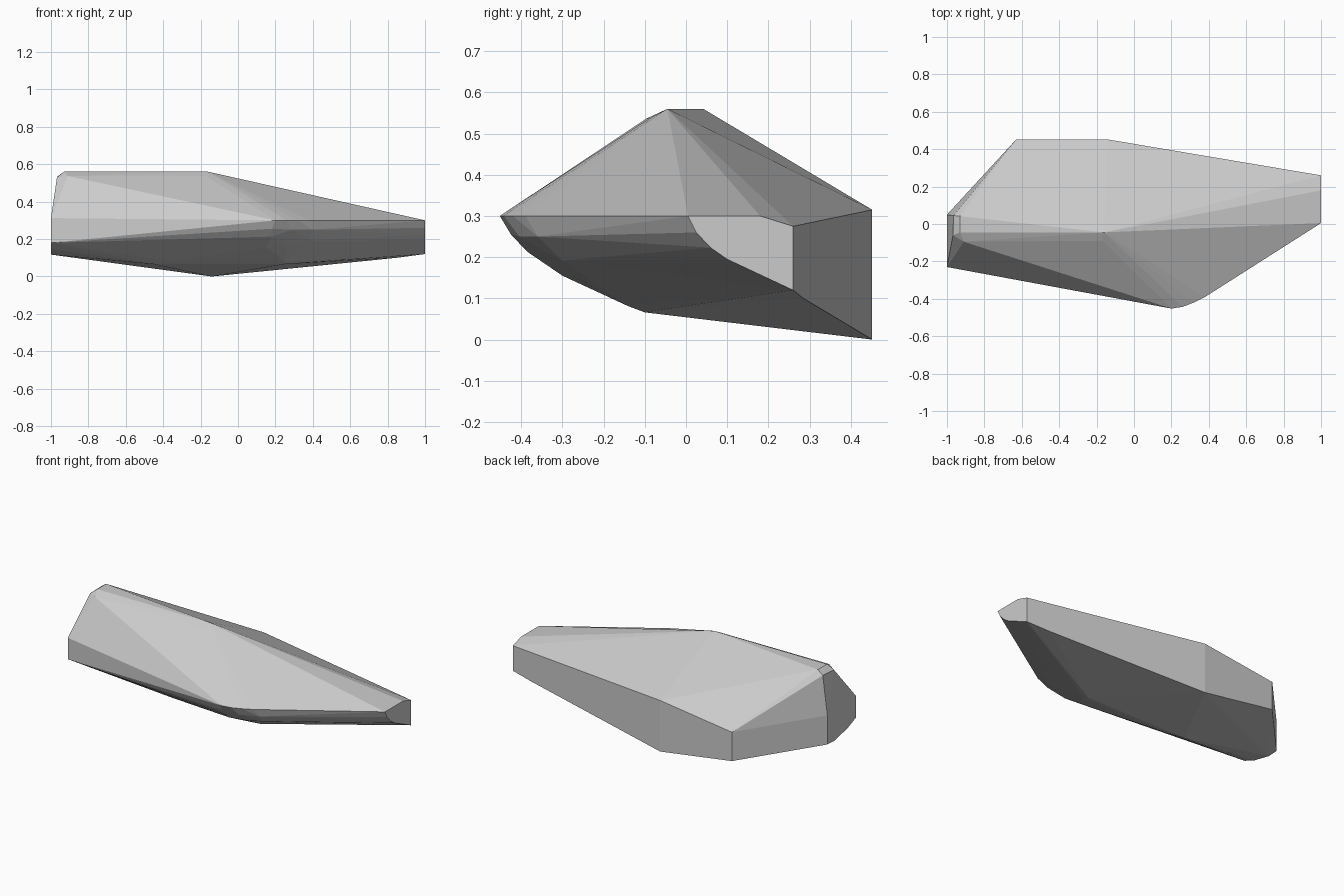
import bpy, bmesh

# Faceted rock: convex hull of a few outline groups
ridge = [(-.93, -.045, .56), (-.16, -.045, .56), (-.93, .042, .56),
         (-.91, -.095, .537), (-.17, -.09, .536),
         (-.965, .045, .535), (-.968, -.06, .53)]
back_wall = [(-.14, .452, .315), (-.14, .452, 0), (-.63, .452, .25), (-.63, .452, .072),
             (.85, .285, .1)]
left_end = [(-1, .05, .30), (-1, .05, .12), (-1, -.02, .117), (-1, -.15, .146),
            (-1, -.23, .18), (-1, -.23, .312)]
right_end = [(1, .005, .3), (1, .18, .3), (1, .26, .275), (1, .26, .12),
             (1, .1, .195), (1, .06, .223), (1, .025, .26)]
# Rounded front corner and its tapering underside
front_corner = [(.15, -.442, .3), (.2, -.452, .3), (.26, -.443, .3), (.32, -.42, .3), (.38, -.39, .3)]
underside = [(.18, -.425, .255), (.29, -.405, .25), (.40, -.36, .25),
             (.18, -.385, .213), (.38, -.30, .192),
             (.15, -.30, .155), (.26, -.28, .157),
             (-.35, -.14, .081), (.25, -.14, .081),
             (-.45, -.1, .066), (.25, -.1, .066)]

bm = bmesh.new()
for p in ridge + back_wall + left_end + right_end + front_corner + underside:
    bm.verts.new(p)
res = bmesh.ops.convex_hull(bm, input=bm.verts[:])
loose = [v for v in bm.verts if not v.link_faces]
bmesh.ops.delete(bm, geom=loose, context='VERTS')
bmesh.ops.recalc_face_normals(bm, faces=bm.faces[:])

mesh = bpy.data.meshes.new("rock")
bm.to_mesh(mesh)
bm.free()
bpy.context.collection.objects.link(bpy.data.objects.new("rock", mesh))
